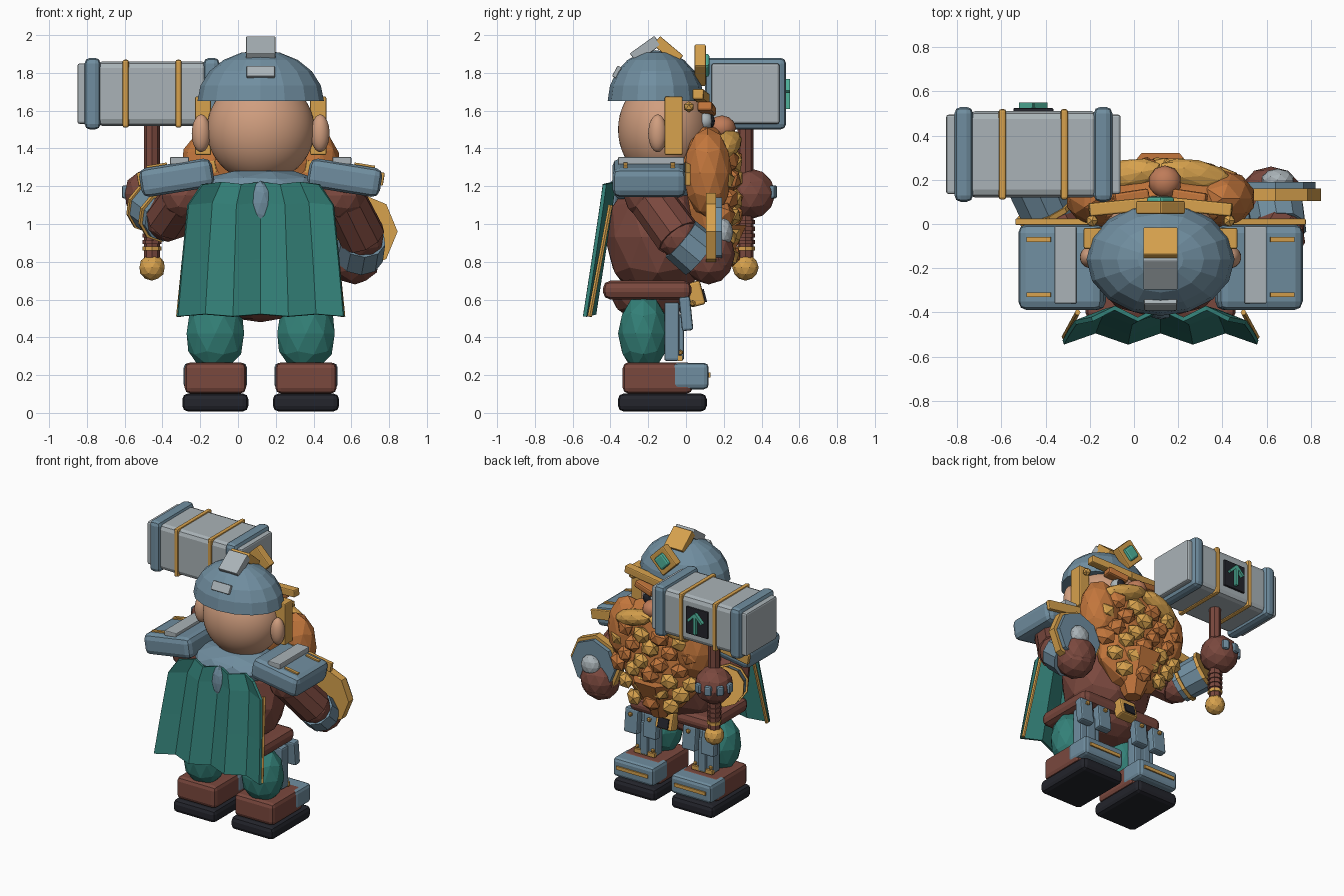
import bpy, bmesh, math, random
from mathutils import Vector

random.seed(4)
cube = bpy.data.objects.get("Cube")
if cube:
    bpy.data.objects.remove(cube, do_unlink=True)


def material(name, *rgb):
    m = bpy.data.materials.new(name)
    m.use_nodes = True
    m.diffuse_color = (*rgb, 1)
    m.node_tree.nodes["Principled BSDF"].inputs["Base Color"].default_value = (*rgb, 1)
    return m


steel = material("blue_steel", .162, .27, .35)
silver = material("pale_silver", .40, .45, .475)
gold = material("warm_gold", .68, .36, .075)
leather = material("red_leather", .195, .065, .048)
teal = material("teal_cloth", .033, .215, .185)
skin = material("skin", .63, .34, .21)
ruddy = material("ruddy_skin", .52, .20, .10)
orange = material("orange_hair", .54, .18, .045)
dark = material("dark_sole", .017, .018, .025)
gem = material("gem_green", .08, .45, .33)


def finish(name, bm, mat, loc=(0, 0, 0), rot=None, smooth=False):
    bmesh.ops.recalc_face_normals(bm, faces=bm.faces)
    for f in bm.faces:
        f.smooth = smooth
    me = bpy.data.meshes.new(name)
    bm.to_mesh(me)
    bm.free()
    me.materials.append(mat)
    ob = bpy.data.objects.new(name, me)
    bpy.context.collection.objects.link(ob)
    ob.location = loc
    if rot:
        ob.rotation_euler = rot
    return ob


def box(name, loc, dims, mat, rot=None, bevel=0.0):
    bm = bmesh.new()
    bmesh.ops.create_cube(bm, size=1)
    bmesh.ops.scale(bm, vec=dims, verts=bm.verts)
    if bevel:
        bmesh.ops.bevel(bm, geom=bm.edges[:], offset=bevel, segments=2, profile=.5, affect='EDGES')
    return finish(name, bm, mat, loc, rot)


def ball(name, loc, radii, mat, sub=2, rot=None, smooth=False):
    bm = bmesh.new()
    bmesh.ops.create_icosphere(bm, subdivisions=sub, radius=1)
    bmesh.ops.scale(bm, vec=radii, verts=bm.verts)
    return finish(name, bm, mat, loc, rot, smooth)


def rod(name, a, b, r, mat, sides=8, r2=None):
    a, b = Vector(a), Vector(b)
    bm = bmesh.new()
    bmesh.ops.create_cone(bm, cap_ends=True, segments=sides, radius1=r,
                          radius2=r if r2 is None else r2, depth=(b - a).length)
    turn = (b - a).to_track_quat('Z', 'Y').to_euler()
    return finish(name, bm, mat, (a + b) / 2, turn)


CX = .12                      # the body's centre line
SIDES = (("right", -1), ("left", 1))

# Helmet dome, cut from a low-poly sphere
bm = bmesh.new()
bmesh.ops.create_uvsphere(bm, u_segments=16, v_segments=10, radius=1)
bmesh.ops.bisect_plane(bm, geom=bm.verts[:] + bm.edges[:] + bm.faces[:], plane_co=(0, 0, 0),
                       plane_no=(0, 0, -1), clear_outer=True)
bmesh.ops.holes_fill(bm, edges=[e for e in bm.edges if e.is_boundary])
bmesh.ops.scale(bm, vec=(.335, .255, .27), verts=bm.verts)
finish("helmet", bm, steel, (CX, -.16, 1.65))

# Helmet crest, rear plate and forehead gem
box("crest_back", (CX, -.215, 1.925), (.155, .16, .06), silver, (.62, 0, 0), .005)
box("crest_front", (CX, -.095, 1.92), (.155, .16, .06), gold, (-.70, 0, 0), .005)
box("crest_tail", (CX, -.366, 1.805), (.15, .025, .065), silver, (-.5, 0, 0), .006)
box("gem_frame", (CX, .075, 1.84), (.16, .06, .16), gold, (0, math.pi / 4, 0), .008)
box("forehead_gem", (CX, .105, 1.84), (.095, .04, .095), gem, (0, math.pi / 4, 0), .015)

# Head and face
ball("head", (CX, -.115, 1.5), (.285, .245, .28), skin, 4, smooth=True)
ball("nose", (CX + .02, .19, 1.51), (.075, .075, .065), ruddy, 2, smooth=True)
for side, s in SIDES:
    x = CX + s * .11
    ball(side + "_ear", (CX + s * .315, -.15, 1.48), (.05, .05, .1), skin, 3, smooth=True)
    ball(side + "_eye", (x, .1, 1.545), (.052, .045, .05), silver, 2, smooth=True)
    ball(side + "_pupil", (x, .135, 1.545), (.032, .018, .036), dark, 2)
    box(side + "_brow", (x + s * .02, .11, 1.61), (.16, .08, .05), orange, (0, -s * .2, -s * .15), .012)
    box(side + "_helmet_band", (CX + s * .16, .08, 1.675), (.33, .06, .055), gold, (0, -s * .08, -s * .1), .008)
    box(side + "_cheek_guard", (CX + s * .305, -.065, 1.52), (.085, .095, .31), gold, None, .008)
    ball(side + "_band_stud", (CX + s * .31, .015, 1.62), (.03,) * 3, gold, 1)
    ball(side + "_moustache", (CX + s * .16, .22, 1.42), (.18, .07, .06), gold, 2, (0, s * .3, -s * .2))
    ball(side + "_whisker", (CX + s * .28, .115, 1.27), (.15, .13, .24), orange, 2)

# Beard mass with staggered rows of faceted tufts
ball("beard_upper", (CX, .1, 1.32), (.37, .14, .22), orange, 2)
ball("beard_lower", (CX, .12, 1.08), (.32, .14, .34), orange, 2)
rod("beard_tip", (CX, .14, 1.0), (CX, .13, .70), .20, orange, 7, .06)
for row, count in enumerate((4, 5, 4, 5, 4, 3)):
    z = 1.33 - row * .098
    half = .076 * (count - 1)
    for i in range(count):
        t = 2 * i / (count - 1) - 1
        size = random.uniform(.9, 1.1)
        y = .255 - .6 * (t * half) ** 2 - .008 * max(0, row - 3)
        shade = gold if random.random() < .35 + .07 * row else orange
        ball(f"beard_tuft_{row}_{i}", (CX + t * half, y, z + random.uniform(-.012, .012)),
             (.074 * size, .052, .066 * size), shade, 1,
             (random.uniform(-.3, .1), random.uniform(-.4, .4), -t * .6))

# Torso, collar and belt
ball("torso", (CX, -.15, .93), (.34, .28, .36), leather, 2)
ball("hips", (CX, -.19, .62), (.28, .21, .14), leather, 2)
ball("collar", (CX, -.17, 1.19), (.34, .235, .105), steel, 2)
ball("collar_tongue", (CX, -.39, 1.11), (.062, .042, .12), steel, 2)
box("belt", (CX, -.205, .65), (.68, .47, .10), leather, None, .04)
box("buckle", (CX, .05, .63), (.14, .08, .13), gold, (.25, 0, 0), .012)
box("buckle_centre", (CX, .093, .62), (.085, .02, .07), dark, (.25, 0, 0))

# Pleated cape with gold side trim
bm = bmesh.new()
rows = []
for z, half, y in ((1.21, .31, -.395), (1.1, .385, -.41), (.8, .415, -.455), (.51, .44, -.50)):
    rows.append([bm.verts.new((CX + half * (i / 3 - 1), y + (.015 if i % 2 else -.036),
                               z + (.012 if i % 2 else 0))) for i in range(7)])
for upper, lower in zip(rows, rows[1:]):
    for i in range(6):
        bm.faces.new((upper[i], upper[i + 1], lower[i + 1], lower[i]))
cape = finish("cape", bm, teal)
thick = cape.modifiers.new("Thickness", 'SOLIDIFY')
thick.thickness = .02
thick.offset = 0
for side, s in SIDES:
    rod(side + "_cape_trim", (CX + s * .375, -.40, 1.1), (CX + s * .435, -.51, .51), .013, gold, 6)

# Pauldrons with plates and trim
for side, s in SIDES:
    x = CX + s * .445
    tilt = (0, s * .16, 0)
    box(side + "_pauldron", (x, -.195, 1.245), (.39, .39, .155), steel, tilt, .04)
    box(side + "_pauldron_plate", (CX + s * .43, -.185, 1.335), (.10, .35, .04), silver, None, .006)
    box(side + "_pauldron_rim", (x, .01, 1.27), (.42, .03, .07), gold, tilt, .006)
    for y in (-.07, -.32):
        box(side + "_pauldron_bar", (CX + s * .55, y, 1.306), (.11, .022, .022), gold, tilt)

# Left arm, lowered, and right arm, raised to the haft
ARMS = {
    "left": ((.55, -.2, 1.15), (.66, -.04, .93), (.64, .08, .83), (.62, .12, .815)),
    "right": ((-.28, -.17, 1.15), (-.37, .0, 1.02), (-.46, .2, 1.09), (-.47, .34, 1.16)),
}
for side, (shoulder, elbow, wrist, hand) in ARMS.items():
    e, w = Vector(elbow), Vector(wrist)
    ball(side + "_shoulder", shoulder, (.13,) * 3, leather)
    rod(side + "_upper_arm", shoulder, elbow, .12, leather, 10, .125)
    ball(side + "_elbow", elbow, (.115,) * 3, leather)
    rod(side + "_bracer", e.lerp(w, .1), w, .125, steel, 10, .13)
    ball(side + "_hand", hand, (.135,) * 3, leather)
for k, t in enumerate((.3, 1)):
    c, d = e.lerp(w, t), (w - e).normalized() * .012
    rod(f"right_bracer_ring_{k}", c - d, c + d, .14, gold, 10)
for k in range(4):
    a = math.radians(70 + 37 * k)
    box(f"right_knuckle_{k}", (-.47 + .12 * math.cos(a), .34 + .12 * math.sin(a), 1.17),
        (.05, .05, .07), steel, (0, 0, a), .012)

# Octagonal shield on the left arm
rod("shield_rim", (.64, .105, .96), (.64, .16, .96), .205, gold)
rod("shield_face", (.64, .15, .96), (.64, .19, .96), .18, steel)
ball("shield_boss", (.65, .2, .955), (.075, .05, .075), silver)
ball("left_fist", (.62, .16, .84), (.13, .1, .13), leather)

# Legs, boots and hanging armour
for side, s in SIDES:
    x = CX + s * .24
    ball(side + "_thigh", (x, -.225, .42), (.16, .135, .21), teal)
    box(side + "_sole", (x, -.125, .055), (.35, .47, .095), dark, None, .03)
    box(side + "_boot", (x, -.15, .185), (.325, .37, .165), leather, None, .03)
    box(side + "_toe_cap", (x, .025, .195), (.335, .19, .14), steel, None, .025)
    box(side + "_toe_bar", (x, .12, .20), (.26, .02, .025), gold)
    box(side + "_shin_guard", (x, -.075, .43), (.17, .08, .31), steel, None, .012)
    box(side + "_shin_ridge", (x, -.03, .40), (.06, .04, .24), steel, None, .01)
    box(side + "_shin_trim", (x, -.03, .29), (.17, .025, .03), gold)
    for t in (-1, 1):
        box(side + "_tasset", (x + t * .078, .0, .525), (.11, .06, .18), steel, (.1, 0, 0), .012)
        ball(side + "_tasset_stud", (x + t * .078, .035, .58), (.018,) * 3, gold, 1)
        ball(side + "_shin_stud", (x + t * .065, -.03, .32), (.016,) * 3, gold, 1)

# War hammer head
HX, HY, HZ = -.455, .315, 1.69
box("hammer_block", (HX, HY, HZ), (.60, .39, .34), silver, None, .035)
for side, s in SIDES:
    box(side + "_hammer_collar", (HX + s * .315, HY, HZ), (.085, .43, .38), steel, None, .03)
    box(side + "_hammer_cap", (HX + s * .36, HY, HZ), (.07, .36, .32), silver, None, .012)
    box(side + "_hammer_band", (HX + s * .14, HY, HZ), (.034, .41, .36), gold, None, .012)

# Arrow mark on the hammer's face
box("mark_plate", (HX, .515, HZ), (.18, .02, .20), dark, None, .006)
box("mark_stem", (HX, .535, HZ - .01), (.02, .03, .14), gem)
for s in (-1, 1):
    box("mark_barb", (HX + s * .028, .535, HZ + .04), (.085, .03, .018), gem, (0, s * .8, 0))

# Haft, grip rings and pommel
rod("haft", (HX, HY, .8), (HX, HY, 1.54), .042, leather)
for k in range(5):
    z = .87 + k * .035
    rod(f"grip_ring_{k}", (HX, HY, z - .011), (HX, HY, z + .011), .05, gold if k == 0 else leather)
ball("pommel", (HX, HY, .77), (.07,) * 3, gold)
